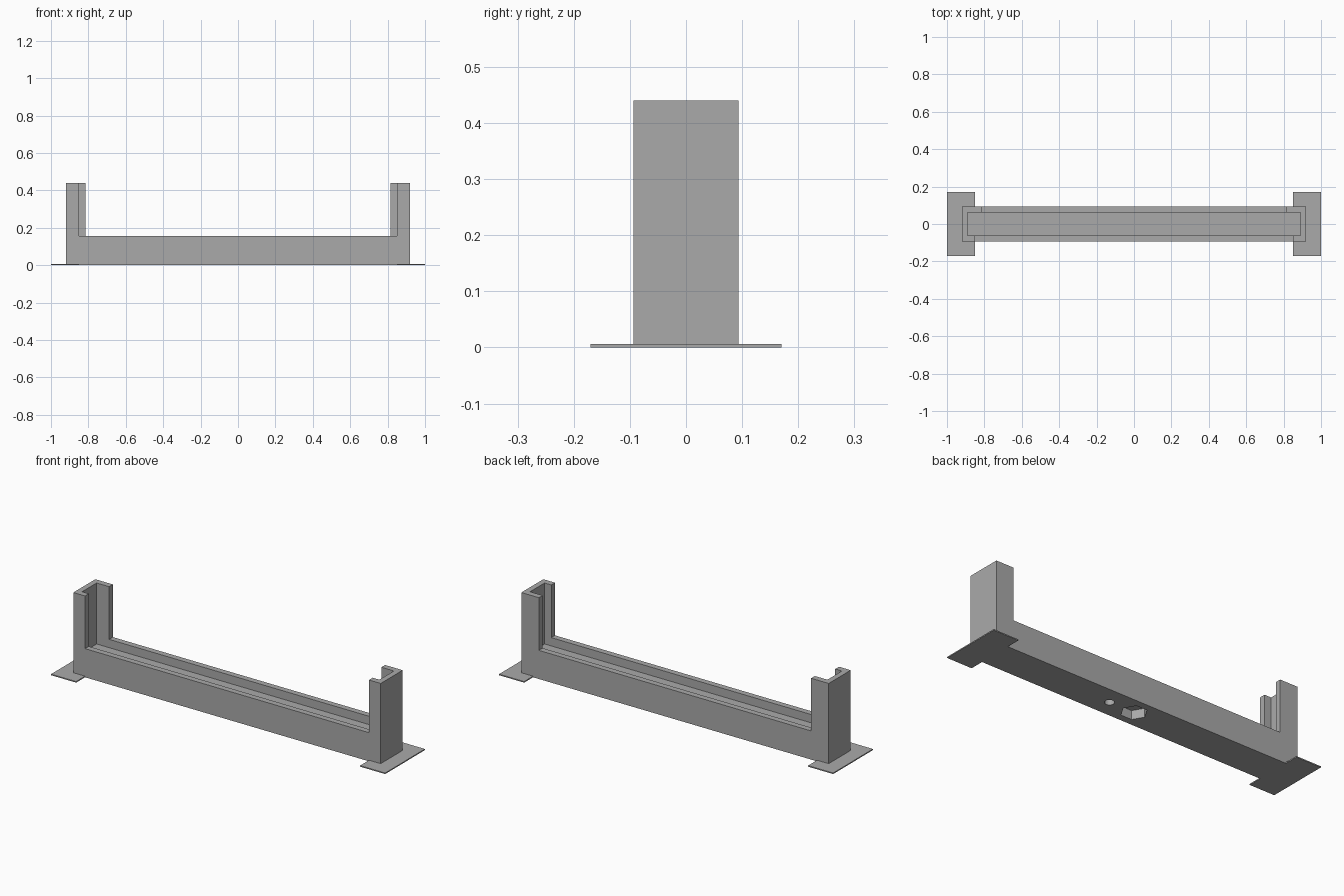
import bpy
import math

if "Cube" in bpy.data.objects:
    bpy.data.objects.remove(bpy.data.objects["Cube"])

grey = bpy.data.materials.new("plain_grey")
grey.diffuse_color = (0.4, 0.4, 0.4, 1.0)
grey.use_nodes = True
grey.node_tree.nodes["Principled BSDF"].inputs["Base Color"].default_value = grey.diffuse_color


def box(name, x0, x1, y0, y1, z0, z1):
    """Axis-aligned box from its limits."""
    bpy.ops.mesh.primitive_cube_add(size=1)
    ob = bpy.context.object
    ob.name = name
    for v in ob.data.vertices:
        v.co.x = x0 if v.co.x < 0 else x1
        v.co.y = y0 if v.co.y < 0 else y1
        v.co.z = z0 if v.co.z < 0 else z1
    ob.data.materials.append(grey)
    return ob


def prism(name, sides, radius, x, z0, z1):
    """Upright prism; six sides give points on the x axis."""
    bpy.ops.mesh.primitive_cylinder_add(vertices=sides, radius=radius, depth=z1 - z0,
                                        location=(x, 0, (z0 + z1) / 2),
                                        rotation=(0, 0, math.pi / 2))
    ob = bpy.context.object
    ob.name = name
    ob.data.materials.append(grey)
    return ob


def combine(target, other, operation):
    """Apply a boolean and discard the helper."""
    other.hide_render = True
    mod = target.modifiers.new(operation.lower(), 'BOOLEAN')
    mod.operation = operation
    mod.solver = 'EXACT'
    mod.object = other
    bpy.context.view_layer.objects.active = target
    bpy.ops.object.modifier_apply(modifier=mod.name)
    bpy.data.objects.remove(other, do_unlink=True)


# Outer block with thin side feet
holder = box("slotted_holder", -0.92, 0.92, -0.094, 0.094, 0, 0.44)
for side in (-1, 1):
    xs = sorted((side * 0.85, side * 1.0))
    combine(holder, box("foot", *xs, -0.17, 0.17, 0, 0.006), 'UNION')

# Long slot, then the wide front window and narrower back window
combine(holder, box("slot_cutter", -0.89, 0.89, -0.062, 0.062, 0.11, 0.6), 'DIFFERENCE')
combine(holder, box("front_cutter", -0.85, 0.85, -0.3, 0, 0.155, 0.6), 'DIFFERENCE')
combine(holder, box("back_cutter", -0.815, 0.815, 0, 0.3, 0.155, 0.6), 'DIFFERENCE')

# Hexagonal nut pocket and round pin hole underneath
combine(holder, prism("nut_cutter", 6, 0.065, 0, -0.05, 0.048), 'DIFFERENCE')
combine(holder, prism("pin_cutter", 24, 0.024, 0.15, -0.05, 0.05), 'DIFFERENCE')
